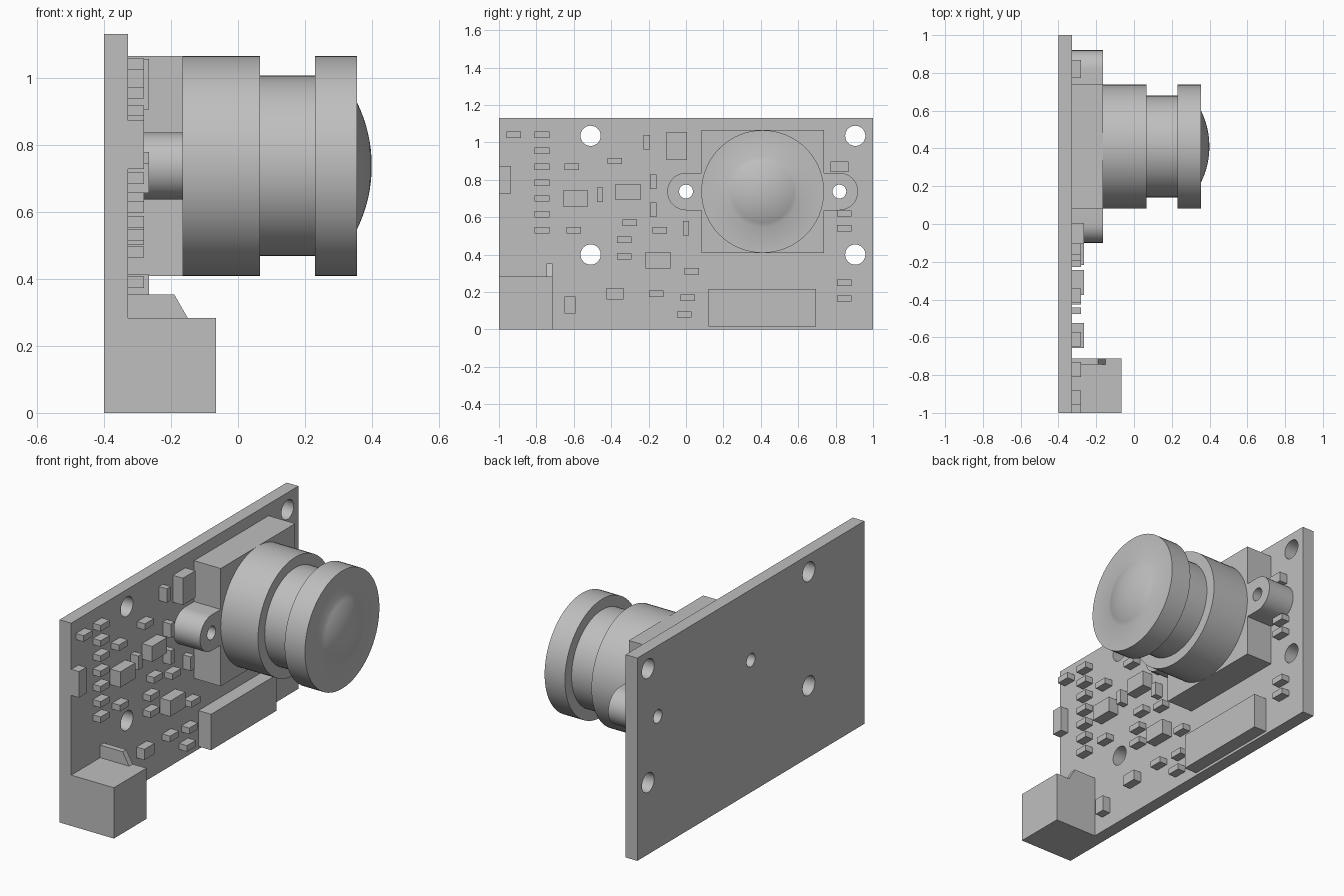
import bpy
import bmesh
from math import cos, sin, pi, radians, sqrt
from mathutils import Matrix, Vector

if "Cube" in bpy.data.objects:
    bpy.data.objects.remove(bpy.data.objects["Cube"], do_unlink=True)

# Single plain grey
grey = bpy.data.materials.new("plain grey")
grey.use_nodes = True
GREY = (0.52, 0.52, 0.52, 1.0)
grey.diffuse_color = GREY
grey.node_tree.nodes["Principled BSDF"].inputs["Base Color"].default_value = GREY

BACK, BOARD, MOUNT = -0.4, -0.328, -0.164
LENS_Y, LENS_Z = 0.41, 0.737
EAR_OFFSET, EAR_RADIUS = 0.41, 0.1


def finish(bm, name):
    bmesh.ops.recalc_face_normals(bm, faces=bm.faces)
    mesh = bpy.data.meshes.new(name)
    bm.to_mesh(mesh)
    bm.free()
    mesh.materials.append(grey)
    obj = bpy.data.objects.new(name, mesh)
    bpy.context.collection.objects.link(obj)
    return obj


def smooth(obj):
    bpy.ops.object.select_all(action='DESELECT')
    obj.select_set(True)
    bpy.context.view_layer.objects.active = obj
    bpy.ops.object.shade_smooth_by_angle(angle=radians(35))


def add_box(bm, low, high):
    low, high = Vector(low), Vector(high)
    matrix = Matrix.Translation((low + high) / 2) @ Matrix.Diagonal((high - low).to_4d())
    bmesh.ops.create_cube(bm, size=1, matrix=matrix)


def box(name, low, high):
    bm = bmesh.new()
    add_box(bm, low, high)
    return finish(bm, name)


def prism(name, outline, offset):
    bm = bmesh.new()
    face = bm.faces.new([bm.verts.new(p) for p in outline])
    result = bmesh.ops.extrude_face_region(bm, geom=[face])
    moved = [v for v in result["geom"] if isinstance(v, bmesh.types.BMVert)]
    bmesh.ops.translate(bm, verts=moved, vec=offset)
    # the starting face is kept by the extrusion and closes the prism
    return finish(bm, name)


def drill(obj, cutter):
    mod = obj.modifiers.new("holes", 'BOOLEAN')
    mod.object = cutter
    mod.solver = 'EXACT'


# Cutter with every screw hole
bm = bmesh.new()
holes = [(y, z, 0.054) for y in (-0.51, 0.905) for z in (0.4, 1.035)]
holes += [(LENS_Y + side * EAR_OFFSET, LENS_Z, 0.037) for side in (-1, 1)]
for y, z, radius in holes:
    matrix = Matrix.Translation((BOARD, y, z)) @ Matrix.Rotation(pi / 2, 4, 'Y')
    bmesh.ops.create_cone(bm, cap_ends=True, segments=32, radius1=radius,
                          radius2=radius, depth=0.6, matrix=matrix)
cutter = finish(bm, "hole_cutter")
cutter.hide_render = True
cutter.hide_viewport = True

# Circuit board
board = box("circuit_board", (BACK, -1, 0), (BOARD, 1, 1.13))
drill(board, cutter)

# Square lens mount with two rounded ears
half = 0.328
outline = []
for side in (1, -1):
    outline.append((side * half, -side * half))
    outline.append((side * half, -side * EAR_RADIUS))
    for i in range(17):
        a = -pi / 2 + pi * i / 16
        outline.append((side * (EAR_OFFSET + EAR_RADIUS * cos(a)),
                        side * EAR_RADIUS * sin(a)))
    outline.append((side * half, side * EAR_RADIUS))
    outline.append((side * half, side * half))
mount = prism("lens_mount", [(BOARD, LENS_Y + y, LENS_Z + z) for y, z in outline],
              (MOUNT - BOARD, 0, 0))
drill(mount, cutter)
smooth(mount)

# Lens barrel, neck, front ring and domed glass as one turned profile
profile = [(MOUNT, 0), (MOUNT, half), (0.066, half), (0.066, 0.269),
           (0.23, 0.269), (0.23, half), (0.355, half)]
dome_radius, dome_rim = 0.43, 0.19
centre = 0.399 - dome_radius
for i in range(9):
    r = dome_rim * (1 - i / 8)
    profile.append((centre + sqrt(dome_radius ** 2 - r ** 2), r))
bm = bmesh.new()
points = [bm.verts.new((x, LENS_Y, LENS_Z + r)) for x, r in profile]
edges = [bm.edges.new(pair) for pair in zip(points, points[1:])]
bmesh.ops.spin(bm, geom=points + edges, cent=(0, LENS_Y, LENS_Z), axis=(1, 0, 0),
               angle=2 * pi, steps=64, use_merge=True)
bmesh.ops.remove_doubles(bm, verts=bm.verts, dist=0.0005)
smooth(finish(bm, "lens_barrel"))

# Corner connector with its sloped latch
box("corner_connector", (BOARD, -1, 0), (-0.065, -0.713, 0.283))
latch = [(BOARD, 0.283), (-0.15, 0.283), (-0.19, 0.353), (BOARD, 0.353)]
prism("connector_latch", [(x, -0.745, z) for x, z in latch], (0, 0.032, 0))

# Long ribbon connector
box("ribbon_connector", (BOARD, 0.12, 0.015), (-0.25, 0.695, 0.215))


def chips(name, centres, width, height, top=-0.28):
    bm = bmesh.new()
    for y, z in centres:
        add_box(bm, (BOARD, y - width / 2, z - height / 2),
                (top, y + width / 2, z + height / 2))
    return finish(bm, name)


# Small surface parts, grouped by direction
LONG, SHORT = 0.078, 0.034
chips("resistor_column", [(-0.77, 0.53 + 0.085 * i) for i in range(7)], LONG, SHORT)
chips("flat_resistors", [
    (-0.92, 1.04), (-0.61, 0.87), (-0.6, 0.53), (-0.38, 0.9), (-0.3, 0.57),
    (-0.33, 0.48), (-0.33, 0.39), (-0.14, 0.53), (0.03, 0.31), (-0.16, 0.19),
    (0.01, 0.17), (-0.01, 0.08)], LONG, SHORT)
chips("edge_resistors", [(0.845, z) for z in (0.62, 0.54, 0.25, 0.165)], LONG, SHORT)
chips("upright_resistors", [
    (-0.46, 0.72), (-0.21, 1), (-0.175, 0.79), (-0.175, 0.64), (0, 0.54)], SHORT, LONG)

# Larger components
chips("edge_component", [(-0.968, 0.8)], 0.064, 0.145)
chips("wide_capacitor", [(-0.38, 0.19)], 0.09, 0.06)
chips("upright_capacitor", [(-0.62, 0.13)], 0.06, 0.09)
chips("corner_capacitor", [(0.82, 0.87)], 0.095, 0.055)
TALL = -0.266
chips("tall_chips", [(-0.59, 0.7), (-0.31, 0.735), (-0.15, 0.37)], 0.133, 0.087, TALL)
chips("square_chip", [(-0.05, 0.98)], 0.11, 0.15, TALL)
